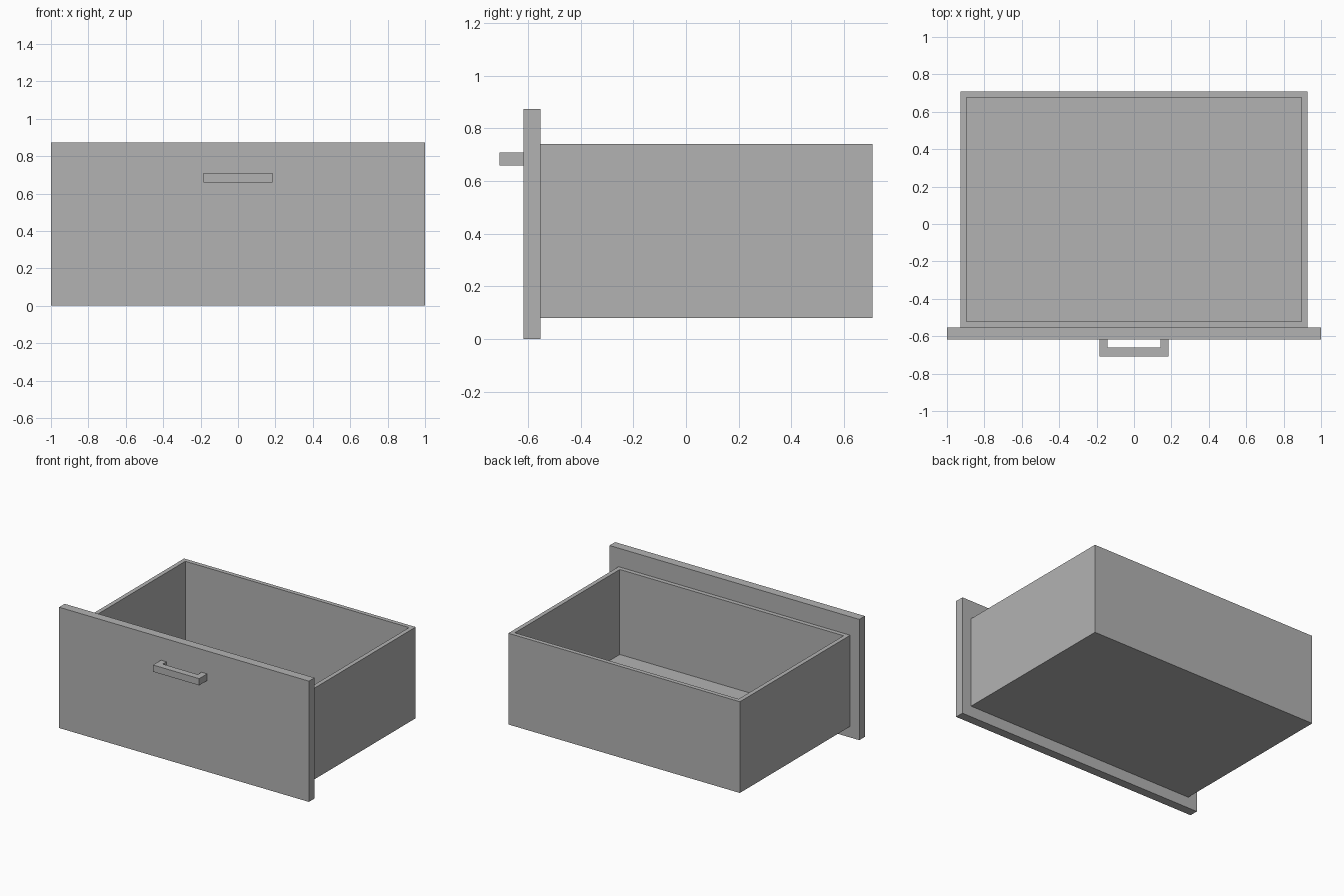
import bpy
import bmesh

cube = bpy.data.objects.get("Cube")
if cube:
    bpy.data.objects.remove(cube, do_unlink=True)

grey = bpy.data.materials.new("plain grey")
grey.use_nodes = True
COLOUR = (0.45, 0.45, 0.45, 1)
grey.diffuse_color = COLOUR
grey.node_tree.nodes["Principled BSDF"].inputs["Base Color"].default_value = COLOUR


def extruded(name, outline, axis_lift):
    """Flat outline extruded along a vector into a closed solid."""
    bm = bmesh.new()
    face = bm.faces.new([bm.verts.new(p) for p in outline])
    new = bmesh.ops.extrude_face_region(bm, geom=[face])["geom"]
    bmesh.ops.translate(bm, vec=axis_lift,
                        verts=[v for v in new if isinstance(v, bmesh.types.BMVert)])
    return finish(name, bm)


def finish(name, bm):
    bmesh.ops.recalc_face_normals(bm, faces=bm.faces)
    mesh = bpy.data.meshes.new(name)
    bm.to_mesh(mesh)
    bm.free()
    mesh.materials.append(grey)
    obj = bpy.data.objects.new(name, mesh)
    bpy.context.collection.objects.link(obj)
    return obj


def rectangle(x, y0, y1, z):
    return [(-x, y0, z), (x, y0, z), (x, y1, z), (-x, y1, z)]


# Open tray: solid block whose top is inset to a rim and sunk to the floor
HALF, FRONT, BACK, BASE, RIM = 0.927, -0.553, 0.708, 0.08, 0.74
WALL, FLOOR = 0.044, 0.125
tray = extruded("drawer_tray", rectangle(HALF, FRONT, BACK, BASE), (0, 0, RIM - BASE))
bm = bmesh.new()
bm.from_mesh(tray.data)
top = max(bm.faces, key=lambda f: f.calc_center_median().z)
bmesh.ops.inset_region(bm, faces=[top], thickness=WALL)
floor = bmesh.ops.extrude_face_region(bm, geom=[top])["geom"]
bmesh.ops.translate(bm, vec=(0, 0, FLOOR - RIM),
                    verts=[v for v in floor if isinstance(v, bmesh.types.BMVert)])
if top.is_valid:
    bmesh.ops.delete(bm, geom=[top], context="FACES_ONLY")
bmesh.ops.recalc_face_normals(bm, faces=bm.faces)
bm.to_mesh(tray.data)
bm.free()

# Overhanging front panel
PANEL = -0.617
extruded("front_panel", rectangle(1.0, PANEL, FRONT, 0), (0, 0, 0.874))

# U-shaped pull handle
OUT, IN, TIP, GRIP = 0.185, 0.141, -0.708, -0.66
outline = [(-OUT, PANEL), (-OUT, TIP), (OUT, TIP), (OUT, PANEL),
           (IN, PANEL), (IN, GRIP), (-IN, GRIP), (-IN, PANEL)]
extruded("pull_handle", [(x, y, 0.66) for x, y in outline], (0, 0, 0.049))
